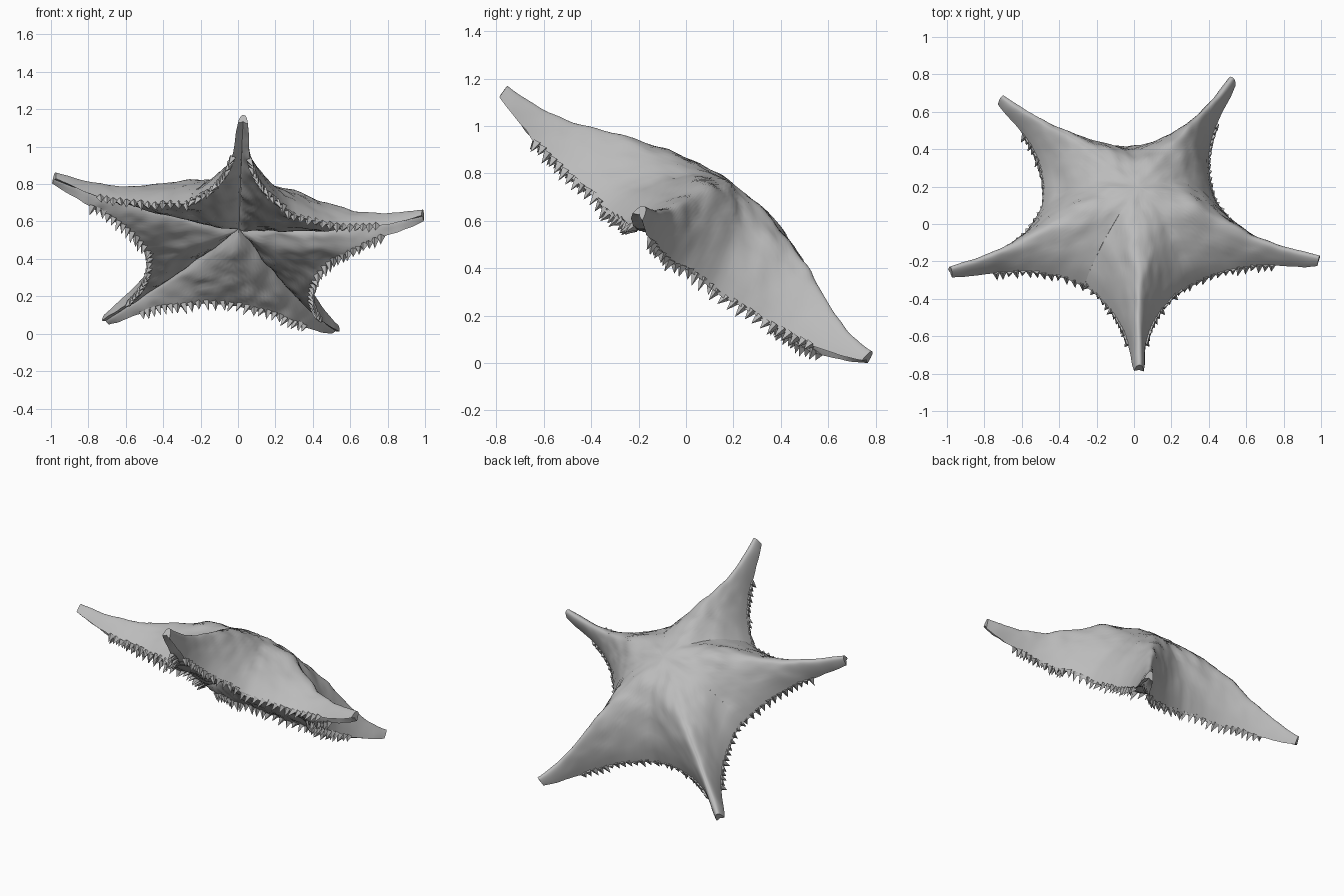
import bpy, bmesh, math, random
from mathutils import Vector, Matrix, noise

random.seed(4)
old = bpy.data.objects.get("Cube")
if old:
    bpy.data.objects.remove(old, do_unlink=True)

mat = bpy.data.materials.new("stone grey")
mat.use_nodes = True
mat.diffuse_color = (0.5, 0.5, 0.5, 1)
mat.node_tree.nodes["Principled BSDF"].inputs["Base Color"].default_value = (0.5, 0.5, 0.5, 1)

# Tilted frame of the body disc
CENTRE = Vector((0, 0.05, 0.54))
N = Vector((0.1, 0.71, 1)).normalized()
U = (Vector((1, 0, 0)) - N * N.x).normalized()
V = N.cross(U)

# Arm tips in counter-clockwise order with how fast each back slopes away,
# then radius and rim depth of the notch after each arm
ARMS = [((0.025, -0.77, 1.145), 3.1), ((0.985, -0.19, 0.635), 4.6),
        ((0.52, 0.77, 0.025), 2.4), ((-0.71, 0.67, 0.08), 2.4),
        ((-0.985, -0.25, 0.835), 4.6)]
WEB = [0.48, 0.49, 0.50, 0.50, 0.48]
DEPTH = [0.115, 0.115, 0.135, 0.115, 0.115]
TIP_WIDTH = 0.035
ROWS, COLS = 34, 16


def place(x, y, h):
    return CENTRE + U * x + V * y + N * h


def rough(p):
    return 0.018 * noise.noise(p * 8) + 0.013 * noise.noise(p * 17)


class HalfArm:
    """One half of an arm, from its centre line out to the notch beside it."""

    def __init__(self, i, side):
        d = [Vector(t) - CENTRE for t, _ in ARMS]
        flat = [Vector((q.dot(U), q.dot(V))) for q in d]
        j = (i + side) % 5
        notch = i if side > 0 else j
        self.axis = flat[i].normalized()
        self.length = flat[i].length
        self.perp = Vector((-self.axis.y, self.axis.x)) * side
        self.lift = d[i].dot(N)
        self.slope = ARMS[i][1]
        self.web_slope = (self.slope + ARMS[j][1]) / 2
        self.depth = DEPTH[notch]
        web = (self.axis + flat[j].normalized()).normalized() * WEB[notch]
        self.wa, self.wb = web.dot(self.axis), web.dot(self.perp)

    def outline(self, s):
        a = self.wa + (self.length - self.wa) * s
        taper = 1 - 0.25 * max(0, s - 0.9) / 0.1
        return a, TIP_WIDTH * taper + (self.wb - TIP_WIDTH) * (1 - s) ** 2.8

    def rim(self, s):
        return -0.034 - (self.depth - 0.034) * (1 - s ** 2.7)

    def point(self, s, w, top):
        a, b = self.outline(s)
        a = self.length * s * (1 - w) + a * w
        b *= w
        rim = self.rim(s)
        if top:
            # blend the two arm slopes towards the notch line
            turn = math.atan2(b, a) / math.atan2(self.wb, self.wa) if a > 0 else 0
            slope = self.slope + (self.web_slope - self.slope) * turn ** 2
            reach = min(1, a / self.length)
            crest = 0.02 + 0.23 * (1 - reach ** 2.5) ** slope
            h = rim + (crest - rim) * (1 - w ** 2.4) ** 0.75
        else:
            groove = 0.015 * (1 - s) ** 2 + 0.6 * rim * s
            h = groove + (rim - groove) * w ** 0.52
        h += self.lift * s * s
        q = self.axis * a + self.perp * b
        p = place(q.x, q.y, h)
        return p + N * rough(p) * (1 - 0.75 * s)


halves = [HalfArm(i, side) for i in range(5) for side in (1, -1)]

# Body skin: back, grooved underside and blunt arm ends
bm = bmesh.new()
for half in halves:
    grids = []
    for top in (True, False):
        grid = [[bm.verts.new(half.point(r / ROWS, c / COLS, top))
                 for c in range(COLS + 1)] for r in range(ROWS + 1)]
        grids.append(grid)
        for r in range(ROWS):
            for c in range(COLS):
                bm.faces.new((grid[r][c], grid[r + 1][c], grid[r + 1][c + 1], grid[r][c + 1]))
    upper, lower = grids[0][-1], grids[1][-1]
    for c in range(COLS):
        bm.faces.new((upper[c], lower[c], lower[c + 1], upper[c + 1]))
bmesh.ops.remove_doubles(bm, verts=bm.verts[:], dist=0.0008)
bmesh.ops.recalc_face_normals(bm, faces=bm.faces[:])
body_mesh = bpy.data.meshes.new("body")
bm.to_mesh(body_mesh)
bm.free()

# Fringe of pointed spines under the rim
SPINES = 13
bm = bmesh.new()
for half in halves:
    out = U * half.perp.x + V * half.perp.y
    for k in range(SPINES):
        s = 0.02 + 0.66 * k / SPINES
        direction = (-N + out * random.uniform(0.1, 0.6)
                     + U * random.uniform(-0.15, 0.15)).normalized()
        length = random.uniform(0.05, 0.07) * (1 - 0.35 * s)
        turn = direction.to_track_quat("Z", "Y").to_matrix().to_4x4()
        base = half.point(s, 0.97, False) + direction * length * 0.35
        bmesh.ops.create_cone(bm, segments=4, radius1=0.022, radius2=0, depth=length,
                              cap_ends=True, matrix=Matrix.Translation(base) @ turn)
fringe_mesh = bpy.data.meshes.new("rim_spines")
bm.to_mesh(fringe_mesh)
bm.free()

# Rest the parts on the ground and centre them
meshes = [body_mesh, fringe_mesh]
pts = [v.co for m in meshes for v in m.vertices]
lo = Vector([min(p[k] for p in pts) for k in range(3)])
hi = Vector([max(p[k] for p in pts) for k in range(3)])
origin = Vector(((lo.x + hi.x) / 2, (lo.y + hi.y) / 2, lo.z))
for mesh in meshes:
    mesh.transform(Matrix.Translation(-origin))
    mesh.materials.append(mat)
    ob = bpy.data.objects.new(mesh.name, mesh)
    bpy.context.collection.objects.link(ob)
    if mesh is body_mesh:
        bpy.context.view_layer.objects.active = ob
        ob.select_set(True)
        bpy.ops.object.shade_smooth_by_angle(angle=math.radians(50))
        ob.select_set(False)
